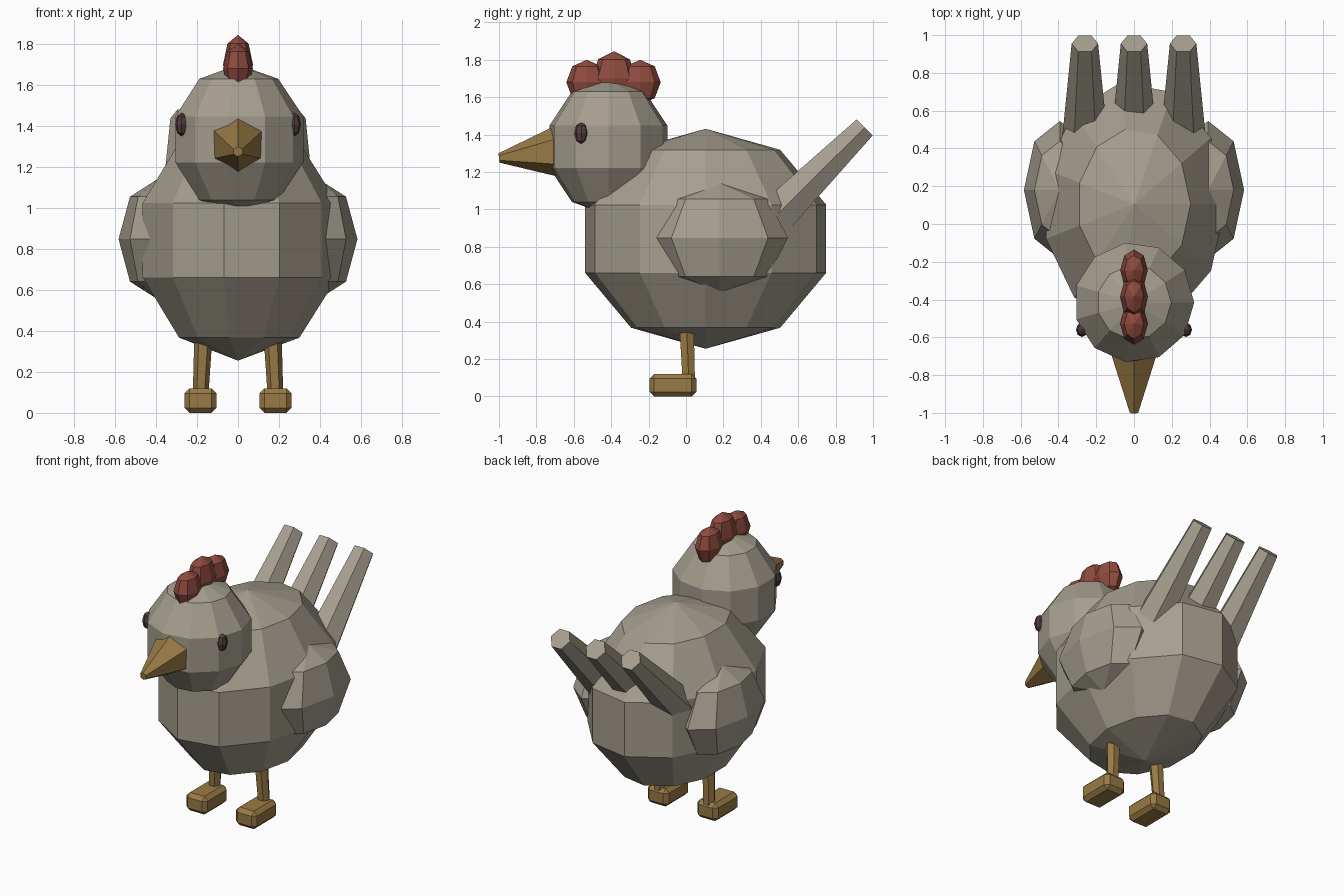
import bpy, bmesh, math
from mathutils import Vector, Matrix

cube = bpy.data.objects.get("Cube")
if cube:
    bpy.data.objects.remove(cube, do_unlink=True)


def make_material(name, rgb):
    mat = bpy.data.materials.new(name)
    mat.use_nodes = True
    mat.diffuse_color = (*rgb, 1)
    mat.node_tree.nodes["Principled BSDF"].inputs["Base Color"].default_value = (*rgb, 1)
    return mat


feathers = make_material("grey_brown_feathers", (0.38, 0.345, 0.275))
red = make_material("comb_red", (0.28, 0.07, 0.05))
yellow = make_material("beak_yellow", (0.32, 0.195, 0.06))
dark = make_material("eye_dark", (0.085, 0.045, 0.045))


def finish(bm, name, mat):
    """Turn a bmesh into a named, flat-shaded object."""
    bmesh.ops.recalc_face_normals(bm, faces=bm.faces[:])
    mesh = bpy.data.meshes.new(name)
    bm.to_mesh(mesh)
    bm.free()
    mesh.materials.append(mat)
    bpy.context.collection.objects.link(bpy.data.objects.new(name, mesh))


def ball(name, mat, centre, radii, segments=8, rings=4):
    """Low-poly ellipsoid whose first meridian points to +x."""
    bm = bmesh.new()
    loops = []
    for i in range(1, rings):
        t = math.pi * i / rings
        loops.append([bm.verts.new((math.sin(t) * math.cos(a), math.sin(t) * math.sin(a), math.cos(t)))
                      for a in (math.tau * k / segments for k in range(segments))])
    top, bottom = bm.verts.new((0, 0, 1)), bm.verts.new((0, 0, -1))
    for k in range(segments):
        n = (k + 1) % segments
        bm.faces.new((top, loops[0][k], loops[0][n]))
        bm.faces.new((bottom, loops[-1][n], loops[-1][k]))
        for upper, lower in zip(loops, loops[1:]):
            bm.faces.new((upper[k], lower[k], lower[n], upper[n]))
    bm.transform(Matrix.Translation(centre) @ Matrix.Diagonal((*radii, 1)))
    finish(bm, name, mat)


def taper(name, mat, start, end, r_start, r_end, turn=0):
    """Six-sided tapered rod between two points."""
    start, end = Vector(start), Vector(end)
    axis = end - start
    bm = bmesh.new()
    low, high = [[bm.verts.new((r * math.cos(a), r * math.sin(a), z))
                  for a in (math.tau * k / 6 + turn for k in range(6))]
                 for r, z in ((r_start, 0), (r_end, axis.length))]
    for k in range(6):
        n = (k + 1) % 6
        bm.faces.new((low[k], low[n], high[n], high[k]))
    bm.faces.new(low[::-1])
    bm.faces.new(high)
    rot = Vector((0, 0, 1)).rotation_difference(axis).to_matrix().to_4x4()
    bm.transform(Matrix.Translation(start) @ rot)
    finish(bm, name, mat)


def foot(name, centre, size):
    """Chamfered block."""
    bm = bmesh.new()
    bmesh.ops.create_cube(bm, size=1)
    bm.transform(Matrix.Translation(centre) @ Matrix.Diagonal((*size, 1)))
    bmesh.ops.bevel(bm, geom=bm.edges[:], offset=0.025, segments=1, affect="EDGES")
    finish(bm, name, yellow)


# Body and head
ball("body", feathers, (0, 0.105, 0.843), (0.51, 0.685, 0.588), 11, 5)
ball("head", feathers, (0, -0.415, 1.335), (0.335, 0.335, 0.365), 11, 5)

# Comb
ball("comb_middle", red, (0, -0.385, 1.70), (0.073, 0.12, 0.145))
ball("comb_front", red, (0, -0.53, 1.68), (0.073, 0.11, 0.12))
ball("comb_back", red, (0, -0.245, 1.68), (0.073, 0.11, 0.12))

# Beak
taper("beak", yellow, (0, -0.68, 1.31), (0, -1.0, 1.275), 0.14, 0.025, math.pi / 2)

# Paired parts
for side, s in (("left", 1), ("right", -1)):
    ball(side + "_eye", dark, (s * 0.275, -0.56, 1.408), (0.032, 0.038, 0.058))
    ball(side + "_wing", feathers, (s * 0.393, 0.18, 0.848), (0.19, 0.365, 0.293))
    taper(side + "_leg", yellow, (s * 0.183, 0.015, 0.08), (s * 0.165, 0.0, 0.46), 0.038, 0.046)
    foot(side + "_foot", (s * 0.183, -0.07, 0.06), (0.156, 0.25, 0.12))

# Tail feathers
for name, x in (("left", 0.26), ("middle", 0), ("right", -0.26)):
    taper(name + "_tail_feather", feathers, (x, 0.46, 0.945), (x, 0.955, 1.438), 0.12, 0.07)
